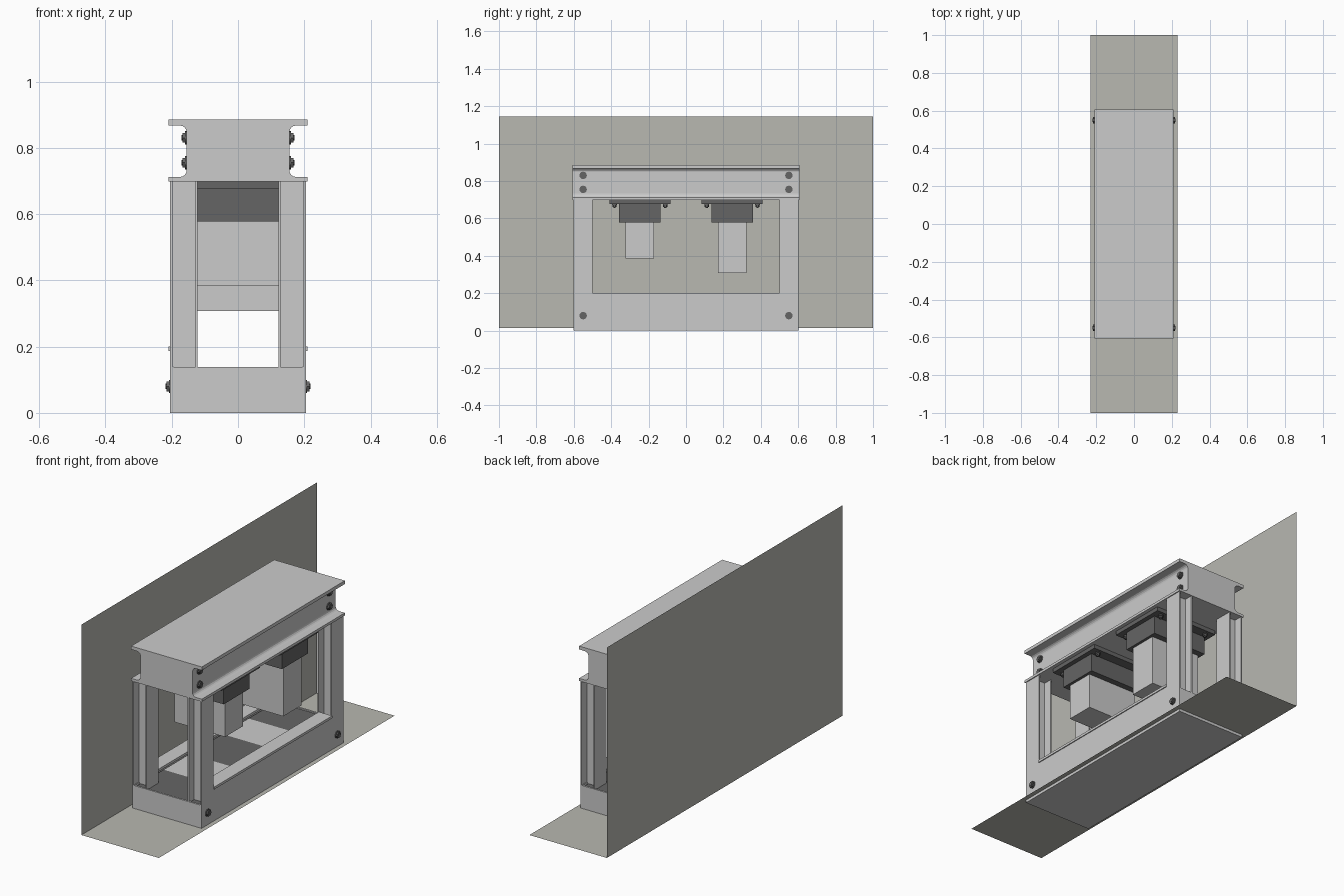
import bpy, bmesh, math
from mathutils import Matrix

if "Cube" in bpy.data.objects:
    bpy.data.objects.remove(bpy.data.objects["Cube"])


def material(name, rgb):
    m = bpy.data.materials.new(name)
    m.diffuse_color = (*rgb, 1)
    m.use_nodes = True
    m.node_tree.nodes["Principled BSDF"].inputs["Base Color"].default_value = m.diffuse_color
    return m


DARK = material("dark_steel", (0.13, 0.13, 0.13))
OLIVE = material("olive_grey", (0.48, 0.48, 0.44))


def add_object(name, bm, mat=None):
    bmesh.ops.recalc_face_normals(bm, faces=bm.faces)
    me = bpy.data.meshes.new(name)
    bm.to_mesh(me)
    bm.free()
    ob = bpy.data.objects.new(name, me)
    bpy.context.collection.objects.link(ob)
    if mat:
        me.materials.append(mat)
    return ob


def box(name, x, y, z, mat=None):
    """Box from (min, max) ranges on each axis."""
    bm = bmesh.new()
    bmesh.ops.create_cube(bm, size=1)
    for v in bm.verts:
        v.co = [r[0] + (c + 0.5) * (r[1] - r[0]) for c, r in zip(v.co, (x, y, z))]
    return add_object(name, bm, mat)


def extrude(name, pts, start, vec, axis, mat=None):
    """Closed outline in the xz ('y') or xy ('z') plane, swept along vec."""
    bm = bmesh.new()
    co = [(a, start, b) if axis == 'y' else (a, b, start) for a, b in pts]
    f = bm.faces.new([bm.verts.new(c) for c in co])
    r = bmesh.ops.extrude_face_region(bm, geom=[f])
    verts = [e for e in r['geom'] if isinstance(e, bmesh.types.BMVert)]
    bmesh.ops.translate(bm, verts=verts, vec=vec)
    return add_object(name, bm, mat)


def bolt(name, pos, direction, r=0.02, h=0.014):
    """Round washer, hexagonal nut and a stud end, along x or down z."""
    bm = bmesh.new()
    for seg, rad, lo, hi in ((16, r, 0, h * 0.35), (6, r * 0.85, h * 0.35, h),
                             (10, r * 0.45, h, h * 1.25)):
        bmesh.ops.create_cone(bm, cap_ends=True, segments=seg, radius1=rad, radius2=rad,
                              depth=hi - lo, matrix=Matrix.Translation((0, 0, (lo + hi) / 2)))
    if direction == 'down':
        rot = Matrix.Rotation(math.pi, 4, 'X')
    else:
        rot = Matrix.Rotation(direction * math.pi / 2, 4, 'Y')
    bm.transform(Matrix.Translation(pos) @ rot)
    return add_object(name, bm, DARK)


# Floor and back wall sheets
bm = bmesh.new()
a, b, c, d, e, f = [bm.verts.new(p) for p in (
    (0.23, -1, 0.015), (0.23, 1, 0.015), (-0.23, 1, 0.015), (-0.23, -1, 0.015),
    (-0.23, 1, 1.145), (-0.23, -1, 1.145))]
bm.faces.new((a, b, c, d))
bm.faces.new((d, c, e, f))
add_object("floor_and_wall", bm, OLIVE)

# Base block with dark mats and two light work plates
box("base", (-0.2, 0.2), (-0.6, 0.6), (0, 0.128))
for i, y in enumerate(((-0.595, -0.36), (-0.14, 0.14), (0.36, 0.595))):
    box(f"floor_mat_{i}", (-0.19, 0.19), y, (0.12, 0.132), DARK)
for i, y in enumerate((-0.25, 0.25)):
    box(f"work_plate_{i}", (-0.19, 0.19), (y - 0.11, y + 0.11), (0.12, 0.132))
for i, s in enumerate((-1, 1)):
    box(f"base_end_plate_{i}", (-0.2, 0.2), sorted((s * 0.592, s * 0.602)), (0, 0.138))

for s, side in ((-1, "left"), (1, "right")):
    # Side rails with a thin flange on top
    box(f"{side}_rail", sorted((s * 0.195, s * 0.205)), (-0.602, 0.602), (0, 0.14))
    box(f"{side}_rail_upper", sorted((s * 0.195, s * 0.205)), (-0.5, 0.5), (0.14, 0.2))
    box(f"{side}_rail_flange", sorted((s * 0.13, s * 0.21)), (-0.5, 0.5), (0.187, 0.2))
    for t, end in ((-1, "front"), (1, "back")):
        # H-section columns, flanges facing sideways
        x0, x1, y0, y1, k = 0.122, 0.205, 0.5, 0.602, 0.007
        w0, w1 = 0.546, 0.556
        prof = [(x0, y0), (x0 + k, y0), (x0 + k, w0), (x1 - k, w0), (x1 - k, y0), (x1, y0),
                (x1, y1), (x1 - k, y1), (x1 - k, w1), (x0 + k, w1), (x0 + k, y1), (x0, y1)]
        extrude(f"{end}_{side}_column", [(s * x, t * y) for x, y in prof],
                0.128, (0, 0, 0.572), 'z')
        # Fixing bolts on the base and the top beam
        bolt(f"{end}_{side}_base_bolt", (s * 0.205, t * 0.55, 0.08), s, h=0.011)
        for j, z in enumerate((0.755, 0.83)):
            bolt(f"{end}_{side}_beam_bolt_{j}", (s * 0.155, t * 0.55, z), s, h=0.012)

# Top beam: flanged profile with filleted inner corners
R = 0.02


def fillet(cx, cz, a0, a1):
    return [(cx + R * math.cos(math.radians(a0 + (a1 - a0) * i / 4)),
             cz + R * math.sin(math.radians(a0 + (a1 - a0) * i / 4))) for i in range(5)]


half = [(0.21, 0.698), (0.21, 0.712)]
half += fillet(0.155 + R, 0.712 + R, 270, 180)
half += fillet(0.155 + R, 0.867 - R, 180, 90)
half += [(0.21, 0.867), (0.21, 0.885)]
beam = extrude("top_beam", half + [(-x, z) for x, z in reversed(half)],
               -0.607, (0, 1.214, 0), 'y')

# Two hanging press heads with rams of different length
for i, (y, low) in enumerate(((-0.247, 0.385), (0.247, 0.307))):
    box(f"head_flange_{i}", (-0.19, 0.19), (y - 0.163, y + 0.163), (0.676, 0.699), DARK)
    box(f"head_block_{i}", (-0.165, 0.165), (y - 0.11, y + 0.11), (0.577, 0.68), DARK)
    box(f"ram_{i}", (-0.15, 0.15), (y - 0.077, y + 0.077), (low, 0.58))
    for sx in (-1, 1):
        for sy in (-1, 1):
            bolt(f"head_bolt_{i}_{sx}_{sy}", (sx * 0.145, y + sy * 0.136, 0.676),
                 'down', r=0.013, h=0.016)
